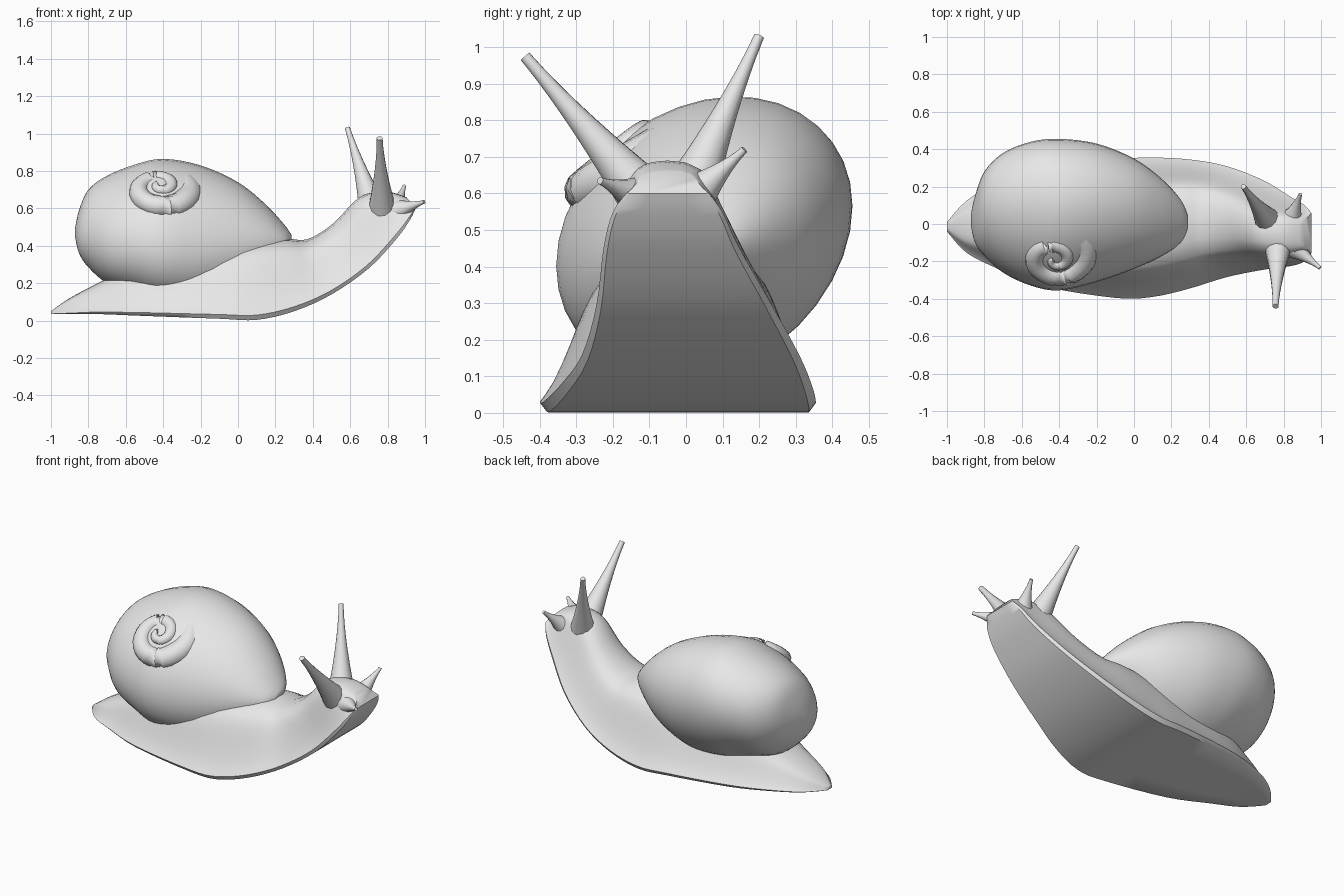
import bpy, bmesh, math
from mathutils import Vector

if "Cube" in bpy.data.objects:
    bpy.data.objects.remove(bpy.data.objects["Cube"], do_unlink=True)

grey = bpy.data.materials.new("plain_grey")
grey.use_nodes = True
colour = (0.8, 0.8, 0.8, 1)
grey.diffuse_color = colour
grey.node_tree.nodes["Principled BSDF"].inputs["Base Color"].default_value = colour


def refine(rows, steps):
    """Smoothly interpolate rows of numbers (Catmull-Rom)."""
    out = []
    for i in range(len(rows) - 1):
        quads = list(zip(rows[max(i - 1, 0)], rows[i], rows[i + 1],
                         rows[min(i + 2, len(rows) - 1)]))
        for s in range(steps):
            t = s / steps
            out.append([b + 0.5 * t * (c - a + t * (2 * a - 5 * b + 4 * c - d
                        + t * (3 * (b - c) + d - a))) for a, b, c, d in quads])
    out.append(list(rows[-1]))
    return out


def loft(name, rings, angle=50):
    """Skin closed rings of points and cap both ends."""
    bm = bmesh.new()
    loops = [[bm.verts.new(p) for p in ring] for ring in rings]
    n = len(loops[0])
    for a, b in zip(loops, loops[1:]):
        for i in range(n):
            j = (i + 1) % n
            bm.faces.new((a[i], a[j], b[j], b[i]))
    bm.faces.new(loops[0])
    bm.faces.new(loops[-1])
    bmesh.ops.recalc_face_normals(bm, faces=bm.faces)
    mesh = bpy.data.meshes.new(name)
    bm.to_mesh(mesh)
    bm.free()
    mesh.materials.append(grey)
    obj = bpy.data.objects.new(name, mesh)
    bpy.context.collection.objects.link(obj)
    bpy.ops.object.select_all(action="DESELECT")
    obj.select_set(True)
    bpy.context.view_layer.objects.active = obj
    bpy.ops.object.shade_smooth_by_angle(angle=math.radians(angle))
    return obj


def tube(name, points, radii, sides=12):
    """Sweep a circle of changing radius along a path."""
    rings = []
    for i, p in enumerate(points):
        along = points[min(i + 1, len(points) - 1)] - points[max(i - 1, 0)]
        u = along.cross(Vector((1, 0.1, 0.2))).normalized()
        v = along.cross(u).normalized()
        rings.append([p + radii[i] * (math.cos(a) * u + math.sin(a) * v)
                      for a in (math.tau * k / sides for k in range(sides))])
    return loft(name, rings)


# Body: flat sole, sloping sides, rounded back
# sole x, sole z, right edge, left edge, back x, back z
body = [
    (-1, .035, -.04, .01, -1, .05), (-.9, .035, -.15, .12, -.9, .12),
    (-.75, .035, -.23, .21, -.73, .21), (-.5, .025, -.33, .29, -.5, .32),
    (-.1, .01, -.395, .345, -.1, .39), (.1, .004, -.39, .355, .08, .43),
    (.3, .05, -.345, .345, .25, .44), (.5, .14, -.285, .31, .37, .435),
    (.7, .28, -.245, .235, .51, .52), (.85, .44, -.225, .145, .65, .66),
    (.92, .54, -.2, .1, .79, .69), (.95, .6, -.16, .06, .9, .66)]
half = [(.5, 0), (.95, 0), (1, .06), (.9, .2), (.78, .45),
        (.68, .68), (.55, .86), (.3, .97)]
half = half[:2] + refine(half[2:], 2)
section = half + [(0, 1)] + [(-y, h) for y, h in reversed(half)]
rings = []
for sx, sz, y0, y1, bx, bz in refine(body, 4):
    rings.append([(sx + (bx - sx) * h, (y0 + y1) / 2 + (y1 - y0) / 2 * y,
                   sz + (bz - sz) * h) for y, h in section])
loft("body", rings)

# Shell: leaning oval sections from back to lip
# x, right edge, left edge, bottom, top
shell = [
    (-.872, -.01, .05, .45, .49), (-.85, -.1, .15, .36, .59),
    (-.8, -.17, .28, .285, .7), (-.7, -.26, .38, .2, .775),
    (-.55, -.33, .44, .15, .835), (-.4, -.355, .455, .1, .865),
    (-.2, -.31, .43, .1, .83), (0, -.24, .35, .17, .74),
    (.15, -.17, .24, .28, .62), (.25, -.1, .13, .37, .51),
    (.285, -.03, .05, .42, .46)]
lean = 0.2
rings = []
for x, y0, y1, z0, z1 in refine(shell, 4):
    ry, rz = (y1 - y0) / 2, (z1 - z0) / 2
    up = math.sqrt(max(rz * rz - (lean * ry) ** 2, 1e-4))
    rings.append([(x, (y0 + y1) / 2 + ry * math.cos(a),
                   (z0 + z1) / 2 + up * math.sin(a) + lean * ry * math.cos(a))
                  for a in (math.tau * k / 36 for k in range(36))])
loft("shell", rings)

# Spire: tapering spiral whorl sunk into the shell
apex = Vector((-.42, -.2, .735))
axis = Vector((0, -.6, .8))
side = Vector((1, 0, 0))
across = axis.cross(side)
points, radii = [], []
for i in range(57):
    t = i / 56
    r = .19 * (1 - t) ** 1.1 + .012
    thick = .36 * r + .012
    sink = 1.2 * r * r + .6 * thick + .05 * max(0, 1 - 4 * t)
    a = -math.tau * 2 * t + 2.6
    points.append(apex + r * (math.cos(a) * side + math.sin(a) * across) - sink * axis)
    radii.append(thick)
tube("shell_spire", points, radii)

# Feelers: flared base narrowing to a blunt tip
feelers = {
    "left_eye_stalk": ((.72, .01, .6), (.585, .2, 1.03), .075, .014),
    "right_eye_stalk": ((.77, -.12, .6), (.757, -.44, .975), .075, .016),
    "left_lower_feeler": ((.84, .02, .59), (.89, .16, .72), .065, .01),
    "right_lower_feeler": ((.86, -.13, .59), (.995, -.235, .635), .06, .01)}
for name, (base, tip, wide, thin) in feelers.items():
    base, tip = Vector(base), Vector(tip)
    steps = [i / 8 for i in range(9)]
    radii = [thin + (wide - thin) * (1 - t) ** 1.6 for t in steps]
    tube(name, [base.lerp(tip, t) for t in steps], radii)
